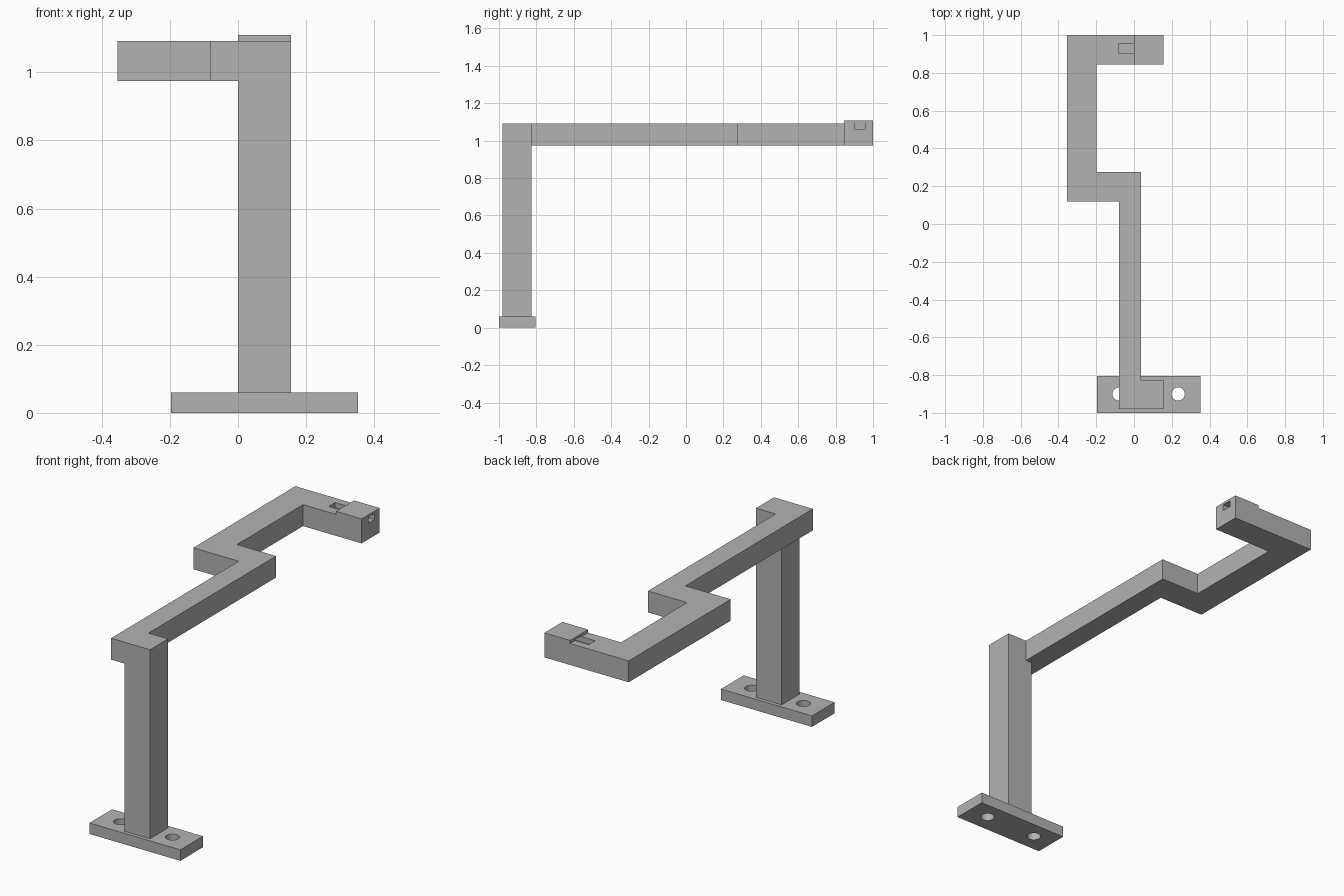
import bpy
import bmesh

cube = bpy.data.objects.get("Cube")
if cube:
    bpy.data.objects.remove(cube, do_unlink=True)

grey = bpy.data.materials.new("plain grey")
grey.use_nodes = True
colour = (0.45, 0.45, 0.45, 1)
grey.diffuse_color = colour
grey.node_tree.nodes["Principled BSDF"].inputs["Base Color"].default_value = colour


def prism(name, outline, z0, z1):
    """Extrude a counter-clockwise plan outline from z0 to z1."""
    bm = bmesh.new()
    face = bm.faces.new([bm.verts.new((x, y, z0)) for x, y in outline])
    top = bmesh.ops.extrude_face_region(bm, geom=[face])["geom"]
    bmesh.ops.translate(bm, vec=(0, 0, z1 - z0),
                        verts=[v for v in top if isinstance(v, bmesh.types.BMVert)])
    bmesh.ops.recalc_face_normals(bm, faces=bm.faces)
    mesh = bpy.data.meshes.new(name)
    bm.to_mesh(mesh)
    bm.free()
    mesh.materials.append(grey)
    obj = bpy.data.objects.new(name, mesh)
    bpy.context.collection.objects.link(obj)
    return obj


def box(name, x0, x1, y0, y1, z0, z1):
    return prism(name, [(x0, y0), (x1, y0), (x1, y1), (x0, y1)], z0, z1)


def combine(target, tool, operation):
    """Apply a boolean, then remove the tool and merge coplanar faces."""
    mod = target.modifiers.new("combine", "BOOLEAN")
    mod.object, mod.operation, mod.solver = tool, operation, "EXACT"
    bpy.context.view_layer.objects.active = target
    bpy.ops.object.modifier_apply(modifier=mod.name)
    bpy.data.objects.remove(tool, do_unlink=True)
    bm = bmesh.new()
    bm.from_mesh(target.data)
    bmesh.ops.dissolve_limit(bm, angle_limit=0.01, verts=bm.verts, edges=bm.edges)
    bm.to_mesh(target.data)
    bm.free()


# Shared widths and heights
LEFT, BACK = 0.155, 1.0
POST_FRONT, POST_BACK = -0.98, -0.825
ARM_LOW, ARM_TOP = 0.975, 1.092

# Base plate with two screw holes
base = box("base_plate", -0.197, 0.352, -1, -0.805, 0, 0.06)
for x in (-0.079, 0.234):
    bpy.ops.mesh.primitive_cylinder_add(vertices=32, radius=0.035, depth=0.3,
                                        location=(x, -0.9, 0.03))
    hole = bpy.context.object
    hole.data.materials.append(grey)
    combine(base, hole, "DIFFERENCE")

# Cranked arm, with the post below its front end
arm = prism("cranked_arm_and_post", [
    (-0.08, POST_FRONT), (LEFT, POST_FRONT), (LEFT, POST_BACK), (0.037, POST_BACK),
    (0.037, 0.275), (-0.199, 0.275), (-0.199, 0.845), (LEFT, 0.845),
    (LEFT, BACK), (-0.354, BACK), (-0.354, 0.12), (-0.08, 0.12)], ARM_LOW, ARM_TOP)
post = box("post", 0, LEFT, POST_FRONT, POST_BACK, 0.06, ARM_LOW)
combine(arm, post, "UNION")

# Raised end block and the slot running through it
end_block = box("end_block", 0, LEFT, 0.845, BACK, ARM_LOW, 1.109)
combine(arm, end_block, "UNION")
slot = box("slot_cutter", -0.083, LEFT + 0.1, 0.902, 0.956, 1.063, 1.096)
combine(arm, slot, "DIFFERENCE")
